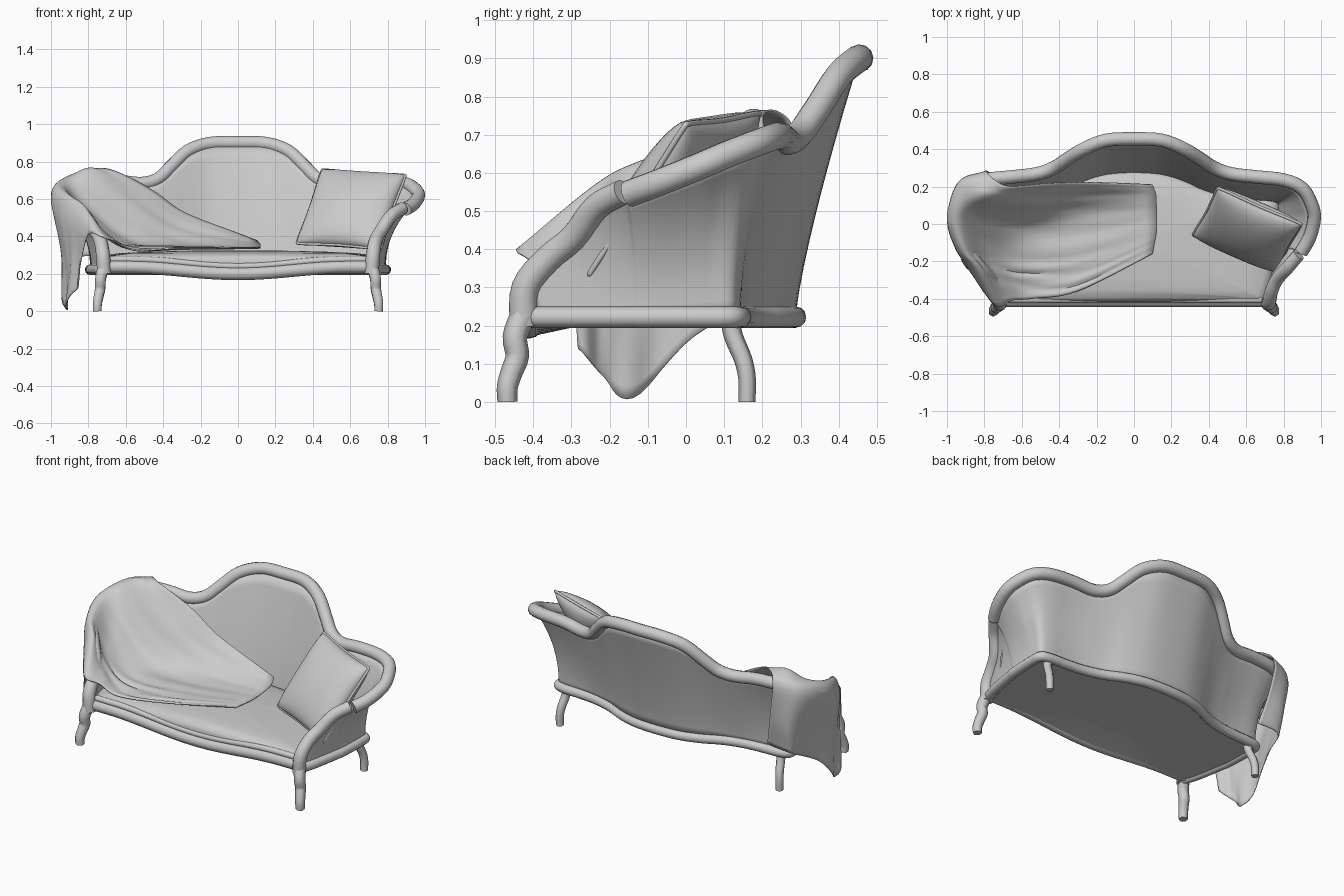
import bpy, bmesh, math
from mathutils import Vector as V

if "Cube" in bpy.data.objects:
    bpy.data.objects.remove(bpy.data.objects["Cube"])


def smooth(pts, n):
    """Catmull-Rom resampling, n steps per span."""
    p = [V(q) for q in pts]
    p = [2 * p[0] - p[1]] + p + [2 * p[-1] - p[-2]]
    out = []
    for i in range(1, len(p) - 2):
        a, b, c, d = p[i - 1:i + 3]
        for k in range(n):
            t = k / n
            out.append(0.5 * (2 * b + (c - a) * t + (2 * a - 5 * b + 4 * c - d) * t * t
                              + (3 * b - a - 3 * c + d) * t ** 3))
    return out + [p[-2]]


def flip(pts):
    return [V((-q[0], q[1], q[2])) for q in pts]


def both(pts):
    """Half path starting on x = 0 -> full symmetric path."""
    return flip(pts[:0:-1]) + [V(q) for q in pts]


def tube(name, pts, r0, r1=None, n=4, res=4):
    r1 = r0 if r1 is None else r1
    path = smooth(pts, n)
    cu = bpy.data.curves.new(name, 'CURVE')
    cu.dimensions = '3D'
    cu.bevel_depth = 1.0
    cu.bevel_resolution = res
    cu.use_fill_caps = True
    sp = cu.splines.new('POLY')
    sp.points.add(len(path) - 1)
    for i, q in enumerate(path):
        sp.points[i].co = (*q, 1)
        sp.points[i].radius = r0 + (r1 - r0) * i / (len(path) - 1)
    sp.use_smooth = True
    ob = bpy.data.objects.new(name, cu)
    bpy.context.collection.objects.link(ob)
    return ob


def mesh(name, verts, faces):
    me = bpy.data.meshes.new(name)
    me.from_pydata([tuple(v) for v in verts], [], faces)
    bm = bmesh.new()
    bm.from_mesh(me)
    bmesh.ops.remove_doubles(bm, verts=bm.verts, dist=1e-5)
    bmesh.ops.recalc_face_normals(bm, faces=bm.faces)
    bm.to_mesh(me)
    bm.free()
    ob = bpy.data.objects.new(name, me)
    bpy.context.collection.objects.link(ob)
    bpy.context.view_layer.objects.active = ob
    ob.select_set(True)
    bpy.ops.object.shade_smooth_by_angle(angle=math.radians(50))
    ob.select_set(False)
    return ob


def sheet(name, rows, closed=False):
    m = len(rows[0])
    verts = [v for r in rows for v in r]
    faces = [(i * m + j, i * m + (j + 1) % m, (i + 1) * m + (j + 1) % m, (i + 1) * m + j)
             for i in range(len(rows) - 1) for j in range(m if closed else m - 1)]
    return mesh(name, verts, faces)


# Half paths: top rail, arm post, and base outline
rail = [(0, .455, .900), (.15, .447, .896), (.27, .40, .855), (.36, .345, .77),
        (.43, .30, .705), (.52, .268, .682), (.65, .252, .695), (.80, .235, .695),
        (.90, .19, .68), (.952, .10, .645), (.964, .03, .615), (.94, -.07, .575),
        (.895, -.15, .545)]
post = [(.88, -.165, .55), (.82, -.235, .51), (.765, -.295, .43), (.735, -.36, .375),
        (.722, -.42, .30), (.715, -.425, .20)]
base = [(0, .287), (.15, .277), (.27, .242), (.36, .20), (.43, .175), (.52, .155),
        (.63, .145), (.73, .14), (.785, .12), (.79, .06), (.79, .02), (.787, -.06),
        (.783, -.12), (.778, -.14), (.768, -.20), (.755, -.27), (.743, -.33),
        (.725, -.39), (.712, -.42)]
base = [(x, y, .222) for x, y in base]

tube("back_and_arm_rail", both(rail), .036)
tube("base_rail", both(base), .028)
front_leg = [(.722, -.428, .225), (.735, -.448, .17), (.737, -.442, .12),
             (.745, -.456, .08), (.752, -.468, .04), (.752, -.468, 0)]
back_leg = [(.73, .115, .22), (.735, .125, .17), (.745, .15, .11), (.75, .16, .06), (.75, .16, 0)]
for side, f in (("right", lambda p: p), ("left", flip)):
    tube(side + "_arm_post", f(post), .034, .038)
    tube(side + "_front_leg", f(front_leg), .034, .026, res=1)
    tube(side + "_back_leg", f(back_leg), .026, .022, res=1)

# Upholstered back and arm shell, lofted from base to rail
top = smooth(both((rail + post)[:-1]), 4)
bot = smooth(both(base[:-1]), 4)
rows = []
for i in range(11):
    k = i / 10 * .97
    row = []
    for a, b in zip(bot, top):
        w = min(1, max(0, (abs(a.x) - .5) / .3))
        e = k ** (1.25 + w)
        row.append((a.x + (b.x - a.x) * e, a.y + (b.y - a.y) * e, a.z + (b.z - a.z) * k))
    rows.append(row)
shell = sheet("back_and_arm_shell", rows)
# outside face points backwards, then thicken inwards
mid = min(shell.data.polygons, key=lambda p: (p.center - V((0, .37, .6))).length)
if mid.normal.y < 0:
    shell.data.flip_normals()
sol = shell.modifiers.new("thickness", 'SOLIDIFY')
sol.thickness = .02
sol.offset = -1


# Front rail with its dipped centre
def dip(x):
    return -.036 * (.5 + .5 * math.cos(math.pi * min(1, abs(x) / .6)))


front = [(.72 * i / 8, -.41, .236 + dip(.72 * i / 8)) for i in range(9)]
tube("front_rail", both(front), .034)
tube("seat_piping", both([(x * .95, y + .005, z + .04) for x, y, z in front]), .018)

# Domed seat with closed underside
outline = smooth(both(base), 2)
outline += [V((-.712 + 1.424 * i / 20, -.42, .22)) for i in range(1, 20)]
rings = []
for s, z in ((0, .205), (.5, .205), (.97, .205), (.98, .265), (.96, .285), (.92, .298),
             (.8, .31), (.6, .318), (.4, .322), (.2, .325), (0, .325)):
    ring = []
    for p in outline:
        x, y = p.x * s, -.08 + (p.y + .08) * s
        ring.append((x, y, z + dip(x) * max(0, (-y - .2) / .22) * (s > .55)))
    rings.append(ring)
sheet("seat", rings, closed=True)

# Cushion leaning in the right corner
c = V((.605, -.03, .545))
u = V((.46, -.20, -.03)).normalized()
v = V((.11, .26, .39))
v = (v - u * v.dot(u)).normalized()
n = u.cross(v)
N, H = 20, .255


def pillow_point(a, b, s):
    pa, pb = a * (1 - .07 * (1 - b * b)), b * (1 - .07 * (1 - a * a))
    k = 1 - .05 * (a * b) ** 4
    h = .095 * (max(0, (1 - a * a) * (1 - b * b))) ** .42
    return c + (u * pa + v * pb) * H * k + n * h * s


g = [math.sin(math.pi / 2 * (-1 + 2 * i / N)) for i in range(N + 1)]
verts, faces = [], []
for s in (1, -1):
    o = len(verts)
    verts += [pillow_point(a, b, s) for a in g for b in g]
    faces += [(o + i * (N + 1) + j, o + (i + 1) * (N + 1) + j,
               o + (i + 1) * (N + 1) + j + 1, o + i * (N + 1) + j + 1)
              for i in range(N) for j in range(N)]
mesh("cushion", verts, faces)
edge = [(a, -1) for a in g] + [(1, b) for b in g[1:]] + [(-a, 1) for a in g[1:]] + [(-1, -b) for b in g[1:]]
tube("cushion_piping", [pillow_point(a, b, 1) for a, b in edge], .008, n=1, res=2)

# Throw blanket: rows run front to back, columns from outer hem over the arm to the seat
throw = [
    [(-.86, -.28, .14), (-.84, -.30, .28), (-.80, -.37, .41), (-.73, -.445, .40),
     (-.65, -.41, .37), (-.54, -.40, .318), (-.30, -.36, .33), (.10, -.16, .338)],
    [(-.90, -.22, .07), (-.885, -.225, .27), (-.885, -.235, .50), (-.82, -.25, .56),
     (-.73, -.27, .43), (-.58, -.30, .335), (-.30, -.28, .335), (.11, -.10, .34)],
    [(-.93, -.14, .01), (-.92, -.14, .25), (-.955, -.13, .54), (-.90, -.14, .622),
     (-.78, -.16, .46), (-.60, -.20, .345), (-.30, -.18, .338), (.12, -.04, .342)],
    [(-.92, .02, .17), (-.94, .02, .35), (-1.0, .03, .61), (-.94, .04, .68),
     (-.82, .02, .57), (-.61, -.01, .40), (-.30, .01, .345), (.12, .06, .345)],
    [(-.86, .22, .28), (-.89, .24, .45), (-.94, .22, .67), (-.87, .19, .74),
     (-.79, .13, .735), (-.56, .11, .56), (-.30, .13, .42), (.12, .15, .36)],
    [(-.72, .23, .30), (-.76, .27, .50), (-.79, .285, .70), (-.75, .24, .762),
     (-.66, .20, .745), (-.45, .215, .635), (-.25, .22, .51), (.10, .21, .38)]]
grid = [smooth(r, 7) for r in throw]
cols = [smooth([r[j] for r in grid], 7) for j in range(len(grid[0]))]
for j, col in enumerate(cols):
    s = j / (len(cols) - 1)
    for i, p in enumerate(col):
        t = i / (len(col) - 1)
        w = .011 * math.sin(t * 21 + s * 5) + .004 * math.sin(t * 37 - s * 11)
        if s < .28:                       # hanging folds push sideways
            p.x += w * (1 - s / .28) - .002
        elif s > .48:                     # folds fan out over the seat
            p.z += abs(w) * math.sin(math.pi * (s - .48) / .52)
blanket = sheet("throw_blanket", cols)
blanket.modifiers.new("thickness", 'SOLIDIFY').thickness = .006
